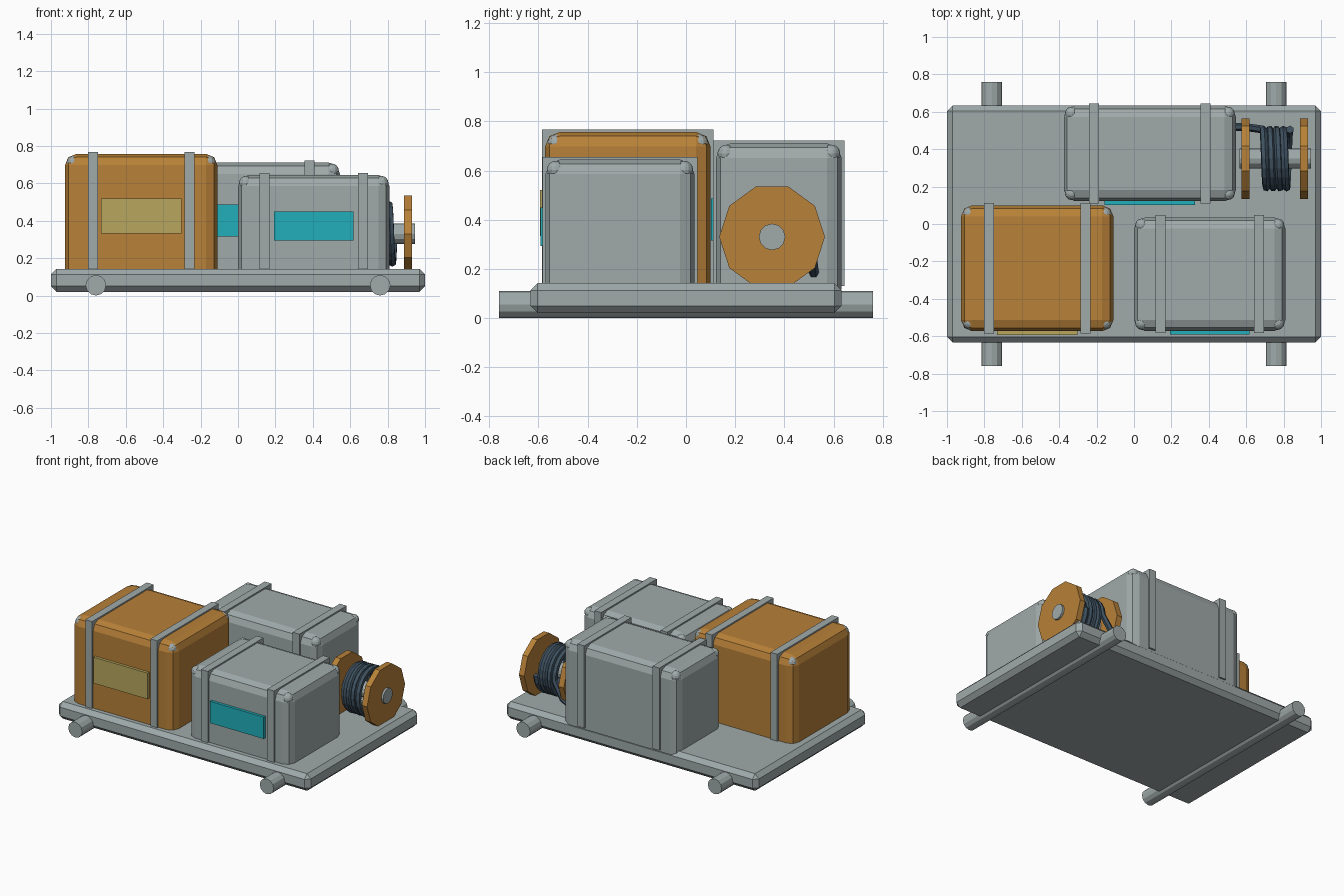
import bpy, math
from mathutils import Vector

cube = bpy.data.objects.get("Cube")
if cube:
    bpy.data.objects.remove(cube, do_unlink=True)


def material(name, rgb):
    mat = bpy.data.materials.new(name)
    mat.use_nodes = True
    mat.diffuse_color = (*rgb, 1)
    mat.node_tree.nodes["Principled BSDF"].inputs["Base Color"].default_value = (*rgb, 1)
    return mat


GREY = material("pale grey metal", (0.35, 0.40, 0.40))
ORANGE = material("orange paint", (0.48, 0.22, 0.04))
TEAL = material("teal label", (0.015, 0.43, 0.50))
KHAKI = material("khaki label", (0.48, 0.39, 0.11))
CABLE = material("dark blue cable", (0.05, 0.085, 0.12))


def finish(name, mat):
    obj = bpy.context.object
    obj.name = name
    obj.data.materials.append(mat)
    return obj


def box(name, low, high, mat, bevel=0, segments=1):
    low, high = Vector(low), Vector(high)
    bpy.ops.mesh.primitive_cube_add(size=1, location=(low + high) / 2)
    obj = finish(name, mat)
    obj.scale = high - low
    bpy.ops.object.transform_apply(location=False, rotation=False, scale=True)
    if bevel:
        mod = obj.modifiers.new("Bevel", "BEVEL")
        mod.width, mod.segments = bevel, segments
    return obj


def rod(name, centre, radius, length, axis, mat, sides=12):
    turn = (0, math.pi / 2, 0) if axis == "x" else (math.pi / 2, 0, 0)
    bpy.ops.mesh.primitive_cylinder_add(vertices=sides, radius=radius, depth=length,
                                        location=centre, rotation=turn)
    return finish(name, mat)


def crate(name, x, y, top, mat, strap_offset, label_z, label_mat, cap_inset):
    """Rounded crate with two straps, four top corner caps and a front label."""
    box(name, (x[0], y[0], 0.06), (x[1], y[1], top), mat, 0.06, 2)
    mid, half = (x[0] + x[1]) / 2, (x[1] - x[0]) / 2
    for side, sign in (("right", -1), ("left", 1)):
        sx = mid + sign * strap_offset
        box(f"{name}_strap_{side}", (sx - 0.027, y[0] - 0.012, 0.13),
            (sx + 0.027, y[1] + 0.012, top + 0.01), GREY)
        for end, cy in (("front", y[0] + cap_inset), ("back", y[1] - cap_inset)):
            bpy.ops.mesh.primitive_uv_sphere_add(
                segments=12, ring_count=8, radius=0.036,
                location=(mid + sign * (half - cap_inset), cy, top - cap_inset))
            finish(f"{name}_cap_{end}_{side}", GREY)
    box(f"{name}_label", (mid - half * 0.526, y[0] - 0.02, label_z[0]),
        (mid + half * 0.526, y[0] + 0.01, label_z[1]), label_mat)


# Deck and cross runners
box("deck", (-1, -0.633, 0.02), (1, 0.633, 0.143), GREY, 0.03)
for side, x in (("right", -0.76), ("left", 0.76)):
    rod(f"runner_{side}", (x, 0, 0.055), 0.055, 1.52, "y", GREY)

# Cargo
crate("orange_crate", (-0.925, -0.11), (-0.573, 0.1), 0.757, ORANGE, 0.258,
      (0.333, 0.52), KHAKI, 0.046)
crate("small_crate", (0, 0.81), (-0.572, 0.035), 0.645, GREY, 0.263,
      (0.294, 0.45), TEAL, 0.042)
crate("back_crate", (-0.375, 0.545), (0.122, 0.633), 0.711, GREY, 0.298,
      (0.315, 0.487), TEAL, 0.042)

# Cable spool: axle and ten-sided flanges
SPOOL_Y, SPOOL_Z = 0.35, 0.33
rod("spool_axle", (0.755, SPOOL_Y, SPOOL_Z), 0.054, 0.38, "x", GREY)
for side, x in (("inner", 0.596), ("outer", 0.909)):
    flange = rod(f"spool_flange_{side}", (x, SPOOL_Y, SPOOL_Z), 0.215, 0.042, "x", ORANGE, 10)

# Cable: loose end, then four wound turns
turns, steps, radius = 4, 20, 0.155
points = [(0.53, 0.52, 0.18), (0.62, 0.515, 0.22)]
for i in range(turns * steps + 1):
    angle = math.tau * i / steps
    points.append((0.69 + 0.036 * i / steps, SPOOL_Y + radius * math.cos(angle),
                   SPOOL_Z + radius * math.sin(angle)))
curve = bpy.data.curves.new("cable", "CURVE")
curve.dimensions = "3D"
curve.bevel_depth = 0.021
curve.bevel_resolution = 1
curve.use_fill_caps = True
spline = curve.splines.new("POLY")
spline.points.add(len(points) - 1)
for target, point in zip(spline.points, points):
    target.co = (*point, 1)
spline.use_smooth = False
curve.materials.append(CABLE)
bpy.context.collection.objects.link(bpy.data.objects.new("cable", curve))
